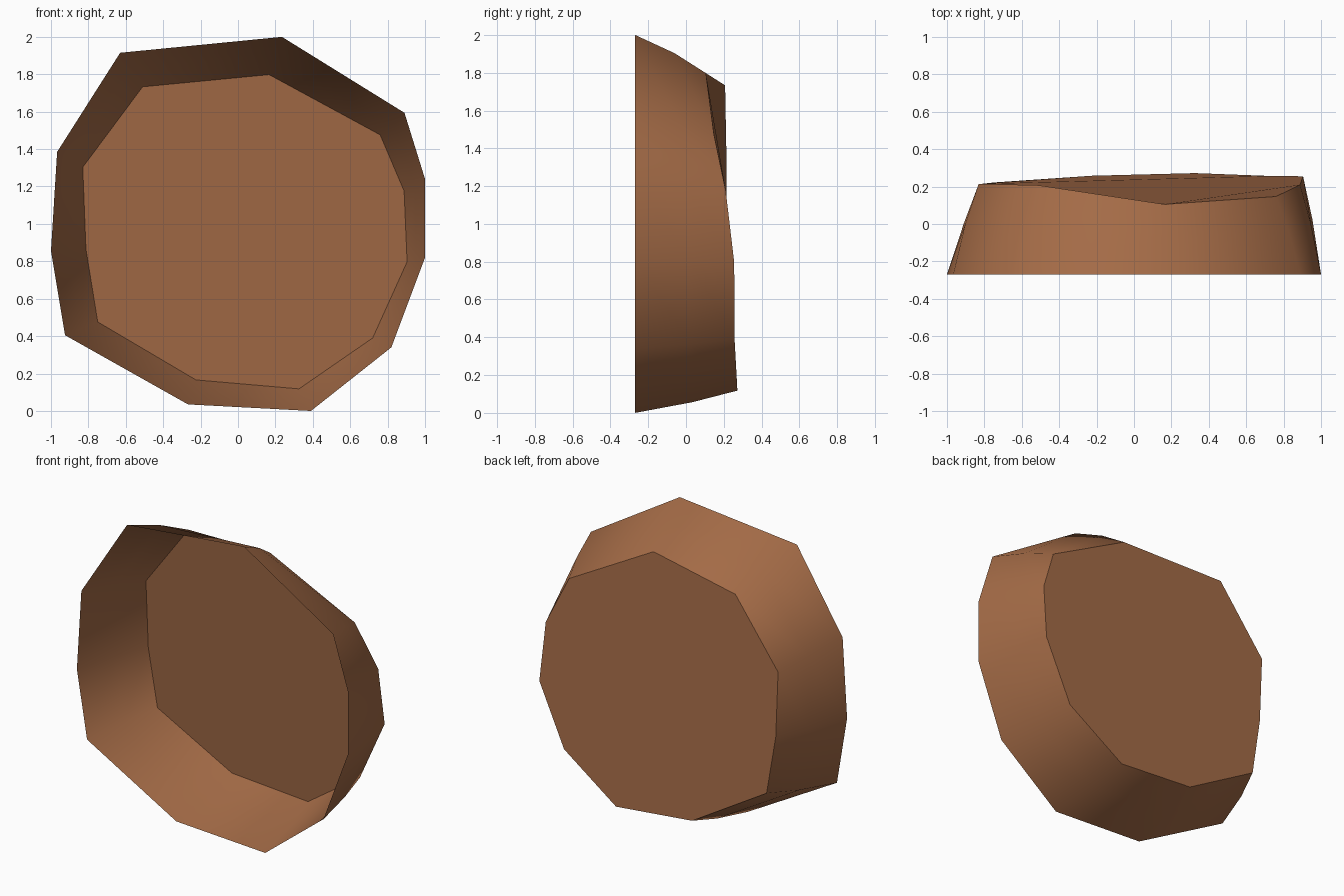
import bpy
import bmesh

if "Cube" in bpy.data.objects:
    bpy.data.objects.remove(bpy.data.objects["Cube"])

# Rim corners (x, z) at the open front, and matching back corners (x, y, z)
FRONT_Y = -0.27
RIM = [(-0.63, 1.915), (0.235, 2.0), (0.89, 1.594), (1.0, 1.24), (1.0, 0.82),
       (0.82, 0.34), (0.39, 0.0), (-0.267, 0.035), (-0.925, 0.405),
       (-1.0, 0.855), (-0.967, 1.385)]
BACK = [(-0.51, 0.207, 1.733), (0.166, 0.105, 1.798), (0.76, 0.147, 1.476),
        (0.888, 0.21, 1.176), (0.904, 0.255, 0.797), (0.72, 0.257, 0.39),
        (0.326, 0.272, 0.118), (-0.225, 0.258, 0.166), (-0.75, 0.222, 0.476),
        (-0.813, 0.215, 0.866), (-0.83, 0.215, 1.303)]


def blend(a, b, t):
    return a + (b - a) * t


# Three loops: open rim, slightly bulged middle, back
rim = [(x, FRONT_Y, z) for x, z in RIM]
middle = [(blend(r[0], b[0], 0.48), blend(r[1], b[1], 0.56), blend(r[2], b[2], 0.48))
          for r, b in zip(rim, BACK)]

bm = bmesh.new()
loops = [[bm.verts.new(p) for p in ring] for ring in (rim, middle, BACK)]
n = len(RIM)

# Sloping wall
for a, b in zip(loops, loops[1:]):
    for i in range(n):
        j = (i + 1) % n
        bm.faces.new((a[i], a[j], b[j], b[i]))

# Back panel with a crisp border
panel = bm.faces.new(loops[-1])
for e in panel.edges:
    e.smooth = False
for f in bm.faces:
    f.smooth = True
bmesh.ops.recalc_face_normals(bm, faces=bm.faces)
bm.normal_update()
if panel.normal.y < 0:
    bmesh.ops.reverse_faces(bm, faces=bm.faces)

mesh = bpy.data.meshes.new("open_dish")
bm.to_mesh(mesh)
bm.free()

# Single brown colour
brown = bpy.data.materials.new("warm_brown")
brown.diffuse_color = (0.37, 0.147, 0.062, 1)
brown.use_nodes = True
brown.node_tree.nodes["Principled BSDF"].inputs["Base Color"].default_value = brown.diffuse_color
mesh.materials.append(brown)

dish = bpy.data.objects.new("open_dish", mesh)
bpy.context.collection.objects.link(dish)
